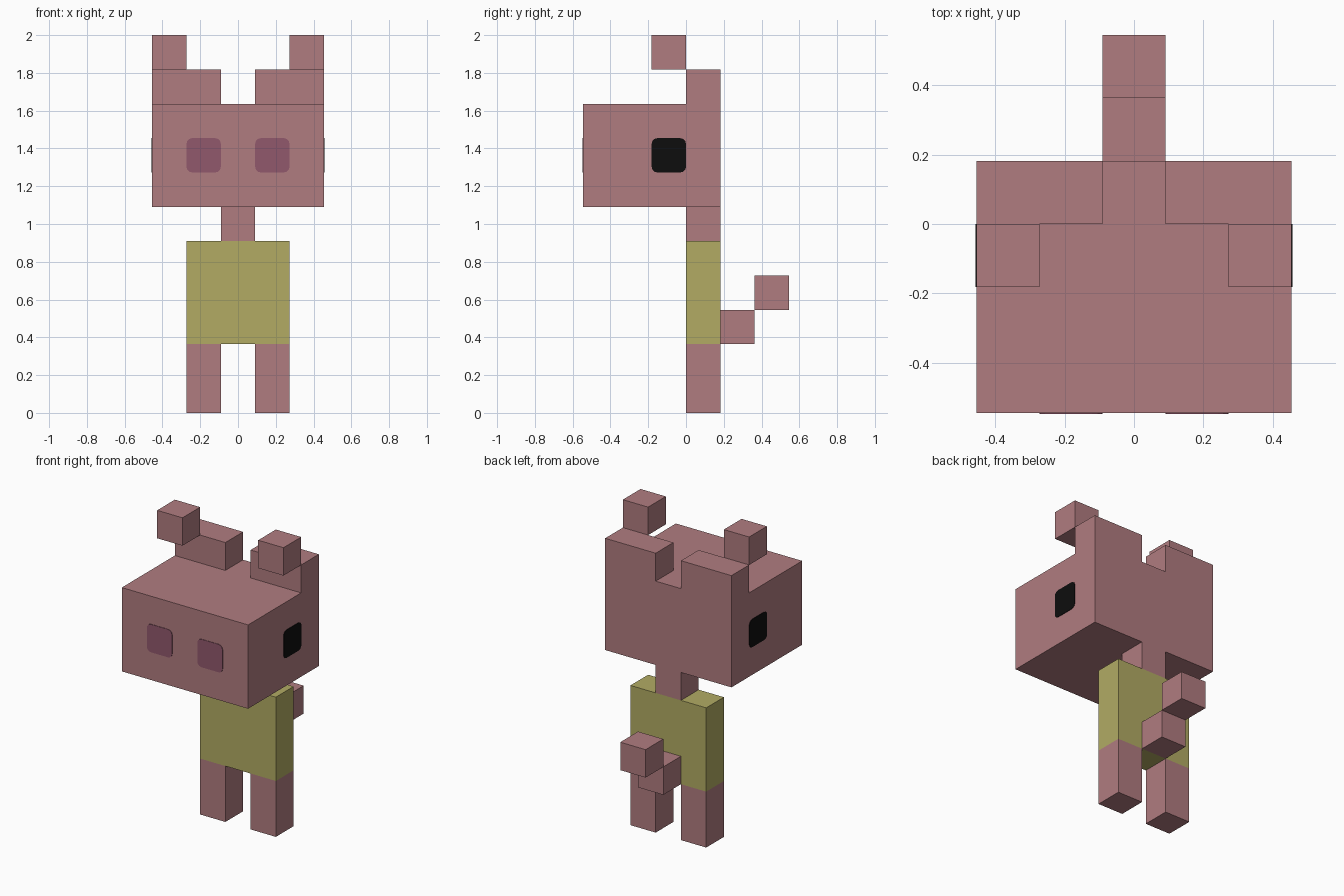
import bpy
import bmesh
import math
from mathutils import Matrix, Vector

if "Cube" in bpy.data.objects:
    bpy.data.objects.remove(bpy.data.objects["Cube"], do_unlink=True)

U = 2 / 11  # one block


def material(name, rgb):
    mat = bpy.data.materials.new(name)
    mat.use_nodes = True
    color = (*rgb, 1.0)
    mat.diffuse_color = color
    bsdf = next(n for n in mat.node_tree.nodes if n.type == 'BSDF_PRINCIPLED')
    bsdf.inputs["Base Color"].default_value = color
    bsdf.inputs["Roughness"].default_value = 0.8
    return mat


PINK = material("dusty pink", (0.434, 0.202, 0.216))
YELLOW = material("shirt yellow", (0.445, 0.407, 0.127))
PURPLE = material("nostril purple", (0.283, 0.098, 0.150))
BLACK = material("eye black", (0.004, 0.004, 0.004))


def finish(bm, name, mat):
    bmesh.ops.recalc_face_normals(bm, faces=bm.faces)
    mesh = bpy.data.meshes.new(name)
    bm.to_mesh(mesh)
    bm.free()
    mesh.materials.append(mat)
    obj = bpy.data.objects.new(name, mesh)
    bpy.context.collection.objects.link(obj)
    return obj


def box(name, x, y, z, mat=PINK):
    """Box from (low, high) ranges counted in blocks."""
    bm = bmesh.new()
    size = [(r[1] - r[0]) * U for r in (x, y, z)]
    centre = [(r[0] + r[1]) / 2 * U for r in (x, y, z)]
    bmesh.ops.create_cube(bm, size=1, matrix=Matrix.Translation(centre) @ Matrix.Diagonal((*size, 1)))
    return finish(bm, name, mat)


def plate(name, centre, normal, mat, radius=0.03, thick=0.003):
    """Thin one-block square with rounded corners, lying on a surface."""
    n = Vector(normal)
    across = Vector((0, 0, 1)).cross(n)
    bm = bmesh.new()
    inner = U / 2 - radius
    verts = []
    for corner in range(4):
        mid = math.radians(45 + 90 * corner)
        cx, cz = (math.copysign(inner, f(mid)) for f in (math.cos, math.sin))
        for step in range(4):
            a = math.radians(90 * corner + 30 * step)
            p = across * (cx + radius * math.cos(a))
            p.z += cz + radius * math.sin(a)
            verts.append(bm.verts.new(Vector(centre) * U + p))
    face = bm.faces.new(verts)
    ext = bmesh.ops.extrude_face_region(bm, geom=[face], use_keep_orig=True)
    moved = [g for g in ext["geom"] if isinstance(g, bmesh.types.BMVert)]
    bmesh.ops.translate(bm, verts=moved, vec=n * thick)
    return finish(bm, name, mat)


# Body, neck and head
box("torso", (-1.5, 1.5), (0, 1), (2, 5), YELLOW)
box("neck", (-0.5, 0.5), (0, 1), (5, 6))
box("head", (-2.5, 2.5), (-3, 1), (6, 9))

# Paired parts
for side, s in (("left", 1), ("right", -1)):
    def span(a, b):
        return tuple(sorted((a * s, b * s)))
    box(side + "_leg", span(0.5, 1.5), (0, 1), (0, 2))
    box(side + "_ear_base", span(0.5, 2.5), (0, 1), (9, 10))
    box(side + "_ear_tip", span(1.5, 2.5), (-1, 0), (10, 11))
    plate(side + "_eye", (2.5 * s, -0.5, 7.5), (s, 0, 0), BLACK)
    plate(side + "_nostril", (1.0 * s, -3, 7.5), (0, -1, 0), PURPLE)

# Stepped tail
box("tail_base", (-0.5, 0.5), (1, 2), (2, 3))
box("tail_tip", (-0.5, 0.5), (2, 3), (3, 4))
